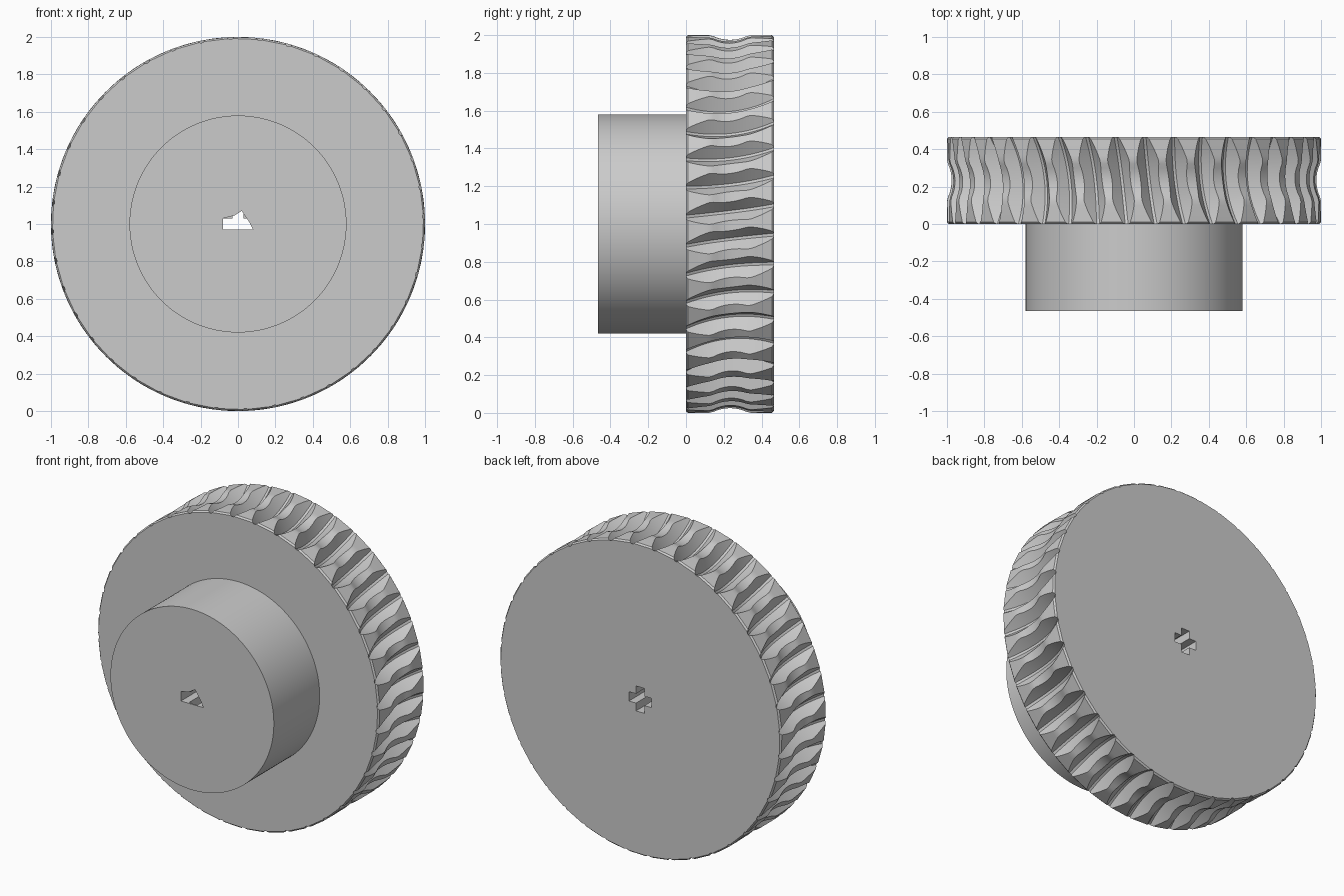
import bpy, bmesh
from math import sin, cos, pi, radians, sqrt

if "Cube" in bpy.data.objects:
    bpy.data.objects.remove(bpy.data.objects["Cube"])

TEETH, WIDTH, HUB_R, HUB_Y = 40, 0.465, 0.58, -0.465
PITCH, PHASE, SKEW = 2 * pi / TEETH, radians(4), 0.13
MID = WIDTH / 2


def ring(bm, y, angle_radius):
    return [bm.verts.new((r * cos(a), y, 1 + r * sin(a))) for a, r in angle_radius]


def plain(radius):
    # Smooth circle with the same number of points as a toothed ring
    return [(PHASE + k * PITCH / 4 - 0.375 * PITCH, radius) for k in range(TEETH * 4)]


def toothed(y, chamfer=0.0):
    # Slanted grooves, deepest mid-width, with a shallow round throat in the crests
    u = (y - MID) / MID
    throat = max(0.0, 0.025 * (1 - ((y - MID) / 0.1) ** 2))
    crest = 1 - throat - chamfer
    floor = min(crest - 0.003, 1 - 0.012 - 0.07 * (1 - u * u))
    half_floor = 0.008
    half_top = half_floor + 0.75 * (crest - floor)
    pts = []
    for k in range(TEETH):
        a = PHASE + k * PITCH + SKEW * (y - MID)
        pts += [(a - half_top, crest), (a - half_floor, floor),
                (a + half_floor, floor), (a + half_top, crest)]
    return pts


# Wheel and hub as one lathed solid
bm = bmesh.new()
rings = [ring(bm, HUB_Y, plain(HUB_R)), ring(bm, 0, plain(HUB_R)),
         ring(bm, 0, toothed(0, 0.008))]
STEPS = 20
for i in range(STEPS + 1):
    y = 0.01 + (WIDTH - 0.02) * i / STEPS
    rings.append(ring(bm, y, toothed(y)))
rings.append(ring(bm, WIDTH, toothed(WIDTH, 0.008)))
for lo, hi in zip(rings, rings[1:]):
    n = len(lo)
    for j in range(n):
        k = (j + 1) % n
        bm.faces.new((lo[j], lo[k], hi[k], hi[j]))
bm.faces.new(rings[0])
bm.faces.new(rings[-1])
bmesh.ops.recalc_face_normals(bm, faces=bm.faces)
mesh = bpy.data.meshes.new("worm_wheel")
bm.to_mesh(mesh)
bm.free()
wheel = bpy.data.objects.new("worm_wheel", mesh)
bpy.context.collection.objects.link(wheel)


def cut(name, outline, y0, y1):
    # Cut a prism with the given x, z outline through the wheel
    b = bmesh.new()
    face = b.faces.new([b.verts.new((x, y0, 1 + z)) for x, z in outline])
    ext = bmesh.ops.extrude_face_region(b, geom=[face])
    for v in ext["geom"]:
        if isinstance(v, bmesh.types.BMVert):
            v.co.y = y1
    bmesh.ops.recalc_face_normals(b, faces=b.faces)
    m = bpy.data.meshes.new(name)
    b.to_mesh(m)
    b.free()
    cutter = bpy.data.objects.new(name, m)
    cutter.hide_render = True
    bpy.context.collection.objects.link(cutter)
    mod = wheel.modifiers.new(name, "BOOLEAN")
    mod.operation, mod.solver, mod.object = "DIFFERENCE", "EXACT", cutter
    bpy.context.view_layer.objects.active = wheel
    bpy.ops.object.modifier_apply(modifier=name)
    bpy.data.objects.remove(cutter)


# Cross-shaped axle hole, partly covered at the hub end
A, B = 0.03, 0.08
cut("axle_hole", [(-B, -A), (-A, -A), (-A, -B), (A, -B), (A, -A), (B, -A),
                  (B, A), (A, A), (A, B), (-A, B), (-A, A), (-B, A)], -0.455, 0.6)
cut("hub_opening", [(-0.08, -0.03), (0.08, -0.03), (0.06, 0.01), (0.02, 0.07),
                    (-0.02, 0.045), (-0.08, 0.03)], -0.6, -0.44)

# Smooth shading with crisp tooth edges
bpy.ops.object.select_all(action="DESELECT")
wheel.select_set(True)
bpy.context.view_layer.objects.active = wheel
bpy.ops.object.shade_smooth_by_angle(angle=radians(25))
